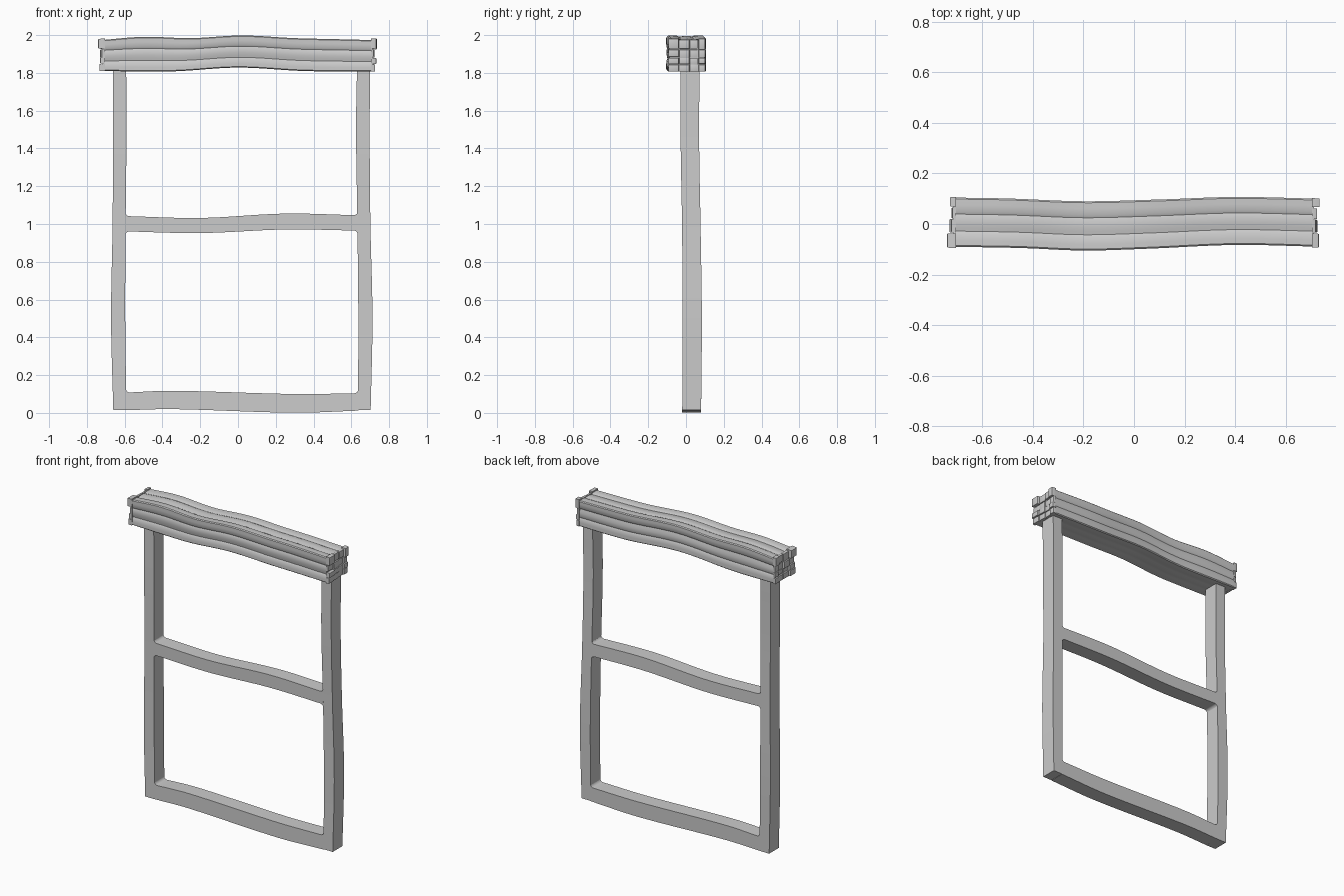
import bpy, bmesh, math, random

if "Cube" in bpy.data.objects:
    bpy.data.objects.remove(bpy.data.objects["Cube"])

random.seed(4)


def curve(keys, t):
    """Smooth value at t through (position, value) keys."""
    n = len(keys)
    if t <= keys[0][0]:
        return keys[0][1]
    if t >= keys[-1][0]:
        return keys[-1][1]

    def slope(i):
        a, b = keys[max(i - 1, 0)], keys[min(i + 1, n - 1)]
        return (b[1] - a[1]) / (b[0] - a[0])
    for i in range(n - 1):
        (p, a), (q, b) = keys[i], keys[i + 1]
        if t <= q:
            h = q - p
            s = (t - p) / h
            return ((2*s**3 - 3*s**2 + 1) * a + (s**3 - 2*s**2 + s) * h * slope(i)
                    + (3*s**2 - 2*s**3) * b + (s**3 - s**2) * h * slope(i + 1))


def sweep(name, stations, section):
    """Skin a closed section along the stations and cap both ends."""
    bm = bmesh.new()
    rings = [[bm.verts.new(p) for p in section(t)] for t in stations]
    for a, b in zip(rings, rings[1:]):
        for i in range(len(a)):
            j = (i + 1) % len(a)
            bm.faces.new((a[i], a[j], b[j], b[i]))
    bm.faces.new(rings[0])
    bm.faces.new(rings[-1])
    return finish(name, bm)


def finish(name, bm):
    bmesh.ops.recalc_face_normals(bm, faces=bm.faces)
    mesh = bpy.data.meshes.new(name)
    bm.to_mesh(mesh)
    bm.free()
    ob = bpy.data.objects.new(name, mesh)
    bpy.context.collection.objects.link(ob)
    bpy.ops.object.select_all(action='DESELECT')
    ob.select_set(True)
    bpy.context.view_layer.objects.active = ob
    bpy.ops.object.shade_smooth_by_angle(angle=math.radians(35))
    return ob


# Posts: wavy rectangular bars
front = [(0, -.02), (.5, -.018), (1, -.021), (1.4, -.028), (1.83, -.03)]
back = [(0, .08), (.5, .084), (1, .077), (1.4, .07), (1.83, .071)]
left_out = [(0, -.66), (.5, -.672), (1, -.664), (1.5, -.662), (1.83, -.663)]
left_in = [(0, -.59), (.1, -.592), (.5, -.597), (1, -.595), (1.5, -.59), (1.83, -.592)]
right_in = [(0, .635), (.5, .637), (1, .632), (1.5, .625), (1.83, .63)]
right_out = [(0, .702), (.5, .712), (1, .701), (1.5, .697), (1.83, .70)]


def post(name, xa, xb):
    def section(z):
        x0, x1, y0, y1 = (curve(k, z) for k in (xa, xb, front, back))
        return [(x0, y0, z), (x1, y0, z), (x1, y1, z), (x0, y1, z)]
    sweep(name, [.014 + i * 1.816 / 36 for i in range(37)], section)


post("left_post", left_out, left_in)
post("right_post", right_in, right_out)


# Rails: wavy bars flaring into small fillets at the posts
def rail(name, low, high, zc, fillet_below):
    r = .022
    xa, xb = curve(left_in, zc) - .002, curve(right_in, zc) + .002
    near = [r * (1 - math.cos(k * math.pi / 10)) for k in range(5)]
    xs = [xa + d for d in near] + [xa + r + i * (xb - xa - 2*r) / 30 for i in range(31)]
    xs += [xb - d for d in reversed(near)]

    def section(x):
        d = min(x - xa, xb - x, r)
        flare = r - math.sqrt(max(0, r*r - (r - d)**2)) if d < r else 0
        z0 = curve(low, x) - (flare if fillet_below else 0)
        z1 = curve(high, x) + flare
        return [(x, curve(front, z0), z0), (x, curve(back, z0), z0),
                (x, curve(back, z1), z1), (x, curve(front, z1), z1)]
    sweep(name, xs, section)


rail("middle_rail",
     [(-.6, .961), (-.2, .952), (.25, .971), (.64, .965)],
     [(-.6, 1.042), (-.2, 1.032), (.25, 1.055), (.64, 1.046)], 1.0, True)
rail("bottom_rail",
     [(-.6, .014), (-.35, .02), (.3, .001), (.64, .012)],
     [(-.6, .107), (-.35, .117), (.3, .10), (.64, .104)], .06, False)

# Top beam: grooved section following gentle waves
top = [(-.74, 1.972), (-.5, 1.991), (-.25, 1.984), (.02, 1.998), (.3, 1.984), (.5, 1.979), (.74, 1.973)]
bottom = [(-.74, 1.81), (-.35, 1.808), (0, 1.828), (.35, 1.81), (.74, 1.806)]
y_back = [(-.74, .105), (-.5, .101), (-.2, .09), (.1, .097), (.4, .107), (.74, .10)]
y_front = [(-.74, -.09), (-.45, -.095), (-.2, -.105), (.05, -.098), (.4, -.083), (.74, -.09)]

face = [(-.94, .0), (-.7, .0), (-.45, .01), (-.33, .07), (-.2, .02), (.05, .02),
        (.22, .05), (.36, .08), (.48, .01), (.75, .0), (.94, .0)]
ring = []
for turn in range(4):
    c, s = (1, 0, -1, 0)[turn], (0, 1, 0, -1)[turn]
    scale = .3 if turn == 0 else 1
    for u, d in face:
        v = -1 + d * scale
        ring.append((u * c - v * s, u * s + v * c))


def beam_point(x, u, v):
    y0, y1, z0, z1 = (curve(k, x) for k in (y_front, y_back, bottom, top))
    return (x, (y0 + y1) / 2 + u * (y1 - y0) / 2, (z0 + z1) / 2 + v * (z1 - z0) / 2)


sweep("top_beam", [-.714 + i * 1.426 / 60 for i in range(61)],
      lambda x: [beam_point(x, u, v) for u, v in ring])


# Beam ends: split grain made of uneven blocks
def splintered_end(name, side, lengths):
    cuts_u, cuts_v = [-1, -.42, .15, .62, 1], [-1, -.52, -.1, .42, 1]
    bm = bmesh.new()
    for i in range(4):
        for j in range(4):
            shift = random.uniform(-.05, .05)
            u0, u1 = cuts_u[i], cuts_u[i + 1]
            v0 = cuts_v[j] + (shift if j else 0)
            v1 = cuts_v[j + 1] - .025
            out = .04 if abs(u0) == 1 or u1 == 1 else 0
            u0, u1 = u0 * (1 + out), u1 * (1 + out) - .025
            if j == 3:
                v1 += .05 + .07 * (i in (0, 3))
            xa = .705 * side
            xb = (lengths[j][i] + random.uniform(-.002, .002)) * side
            part = bmesh.new()
            a = [part.verts.new(beam_point(xa, u, v)) for u, v in
                 ((u0, v0), (u1, v0), (u1, v1), (u0, v1))]
            b = [part.verts.new(beam_point(xb, u, v)) for u, v in
                 ((u0, v0), (u1, v0), (u1, v1), (u0, v1))]
            for k in range(4):
                m = (k + 1) % 4
                part.faces.new((a[k], a[m], b[m], b[k]))
            part.faces.new(a)
            cap = part.faces.new(b)
            bmesh.ops.bevel(part, geom=list(cap.edges), offset=.004, segments=2,
                            profile=.5, affect='EDGES')
            temp = bpy.data.meshes.new("block")
            part.to_mesh(temp)
            part.free()
            bm.from_mesh(temp)
            bpy.data.meshes.remove(temp)
    finish(name, bm)


# Block reach from the centre, rows bottom to top, columns front to back
splintered_end("left_beam_end", -1, [[.735, .725, .722, .728], [.731, .718, .72, .722],
                                     [.722, .732, .718, .724], [.739, .722, .719, .731]])
splintered_end("right_beam_end", 1, [[.724, .722, .718, .726], [.733, .726, .722, .730],
                                     [.718, .723, .719, .722], [.731, .722, .726, .735]])
